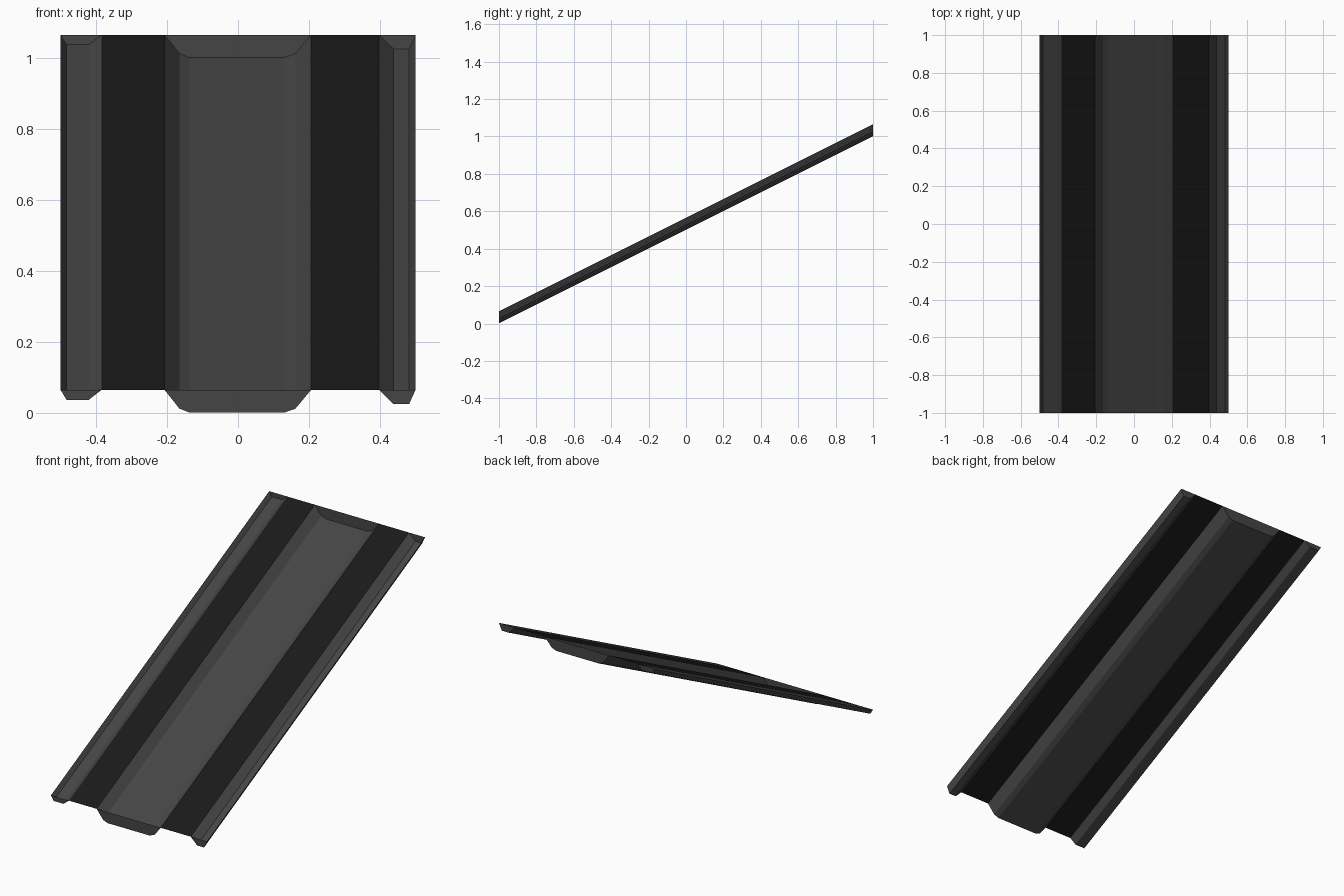
import bpy, bmesh

if "Cube" in bpy.data.objects:
    bpy.data.objects.remove(bpy.data.objects["Cube"])

TOP, RISE = 0.065, 1.0


def material(name, v):
    m = bpy.data.materials.new(name)
    m.diffuse_color = (v, v, v, 1)
    m.use_nodes = True
    m.node_tree.nodes["Principled BSDF"].inputs["Base Color"].default_value = m.diffuse_color
    return m


grey = material("dark_grey", 0.06)
black = material("black", 0.01)


def sloped_sheet(name, profile, mat, capped=False):
    """Sweep an open x/z profile up the slope, optionally closing both ends."""
    bm = bmesh.new()
    front = [bm.verts.new((x, -1, z)) for x, z in profile]
    back = [bm.verts.new((x, 1, z + RISE)) for x, z in profile]
    for i in range(len(profile) - 1):
        bm.faces.new((front[i], front[i + 1], back[i + 1], back[i]))
    if capped:
        bm.faces.new(front[::-1])
        bm.faces.new(back)
    # Underside faces outward
    bmesh.ops.reverse_faces(bm, faces=bm.faces[:])
    mesh = bpy.data.meshes.new(name)
    bm.to_mesh(mesh)
    bm.free()
    mesh.materials.append(mat)
    obj = bpy.data.objects.new(name, mesh)
    bpy.context.collection.objects.link(obj)
    return obj


# Open-topped troughs with end walls
sloped_sheet("left_trough", [(-0.5, TOP), (-0.483, 0.037), (-0.42, 0.037), (-0.384, TOP)], grey, True)
sloped_sheet("centre_trough", [(-0.207, TOP), (-0.165, 0.012), (-0.137, 0.001),
                               (0.131, 0.001), (0.162, 0.012), (0.206, TOP)], grey, True)
sloped_sheet("right_trough", [(0.397, TOP), (0.438, 0.025), (0.482, 0.025), (0.5, TOP)], grey, True)

# Flat dark strips between the troughs
for name, a, b in (("left_strip", -0.384, -0.207), ("right_strip", 0.206, 0.397)):
    sloped_sheet(name, [(a, TOP), (b, TOP)], black)
